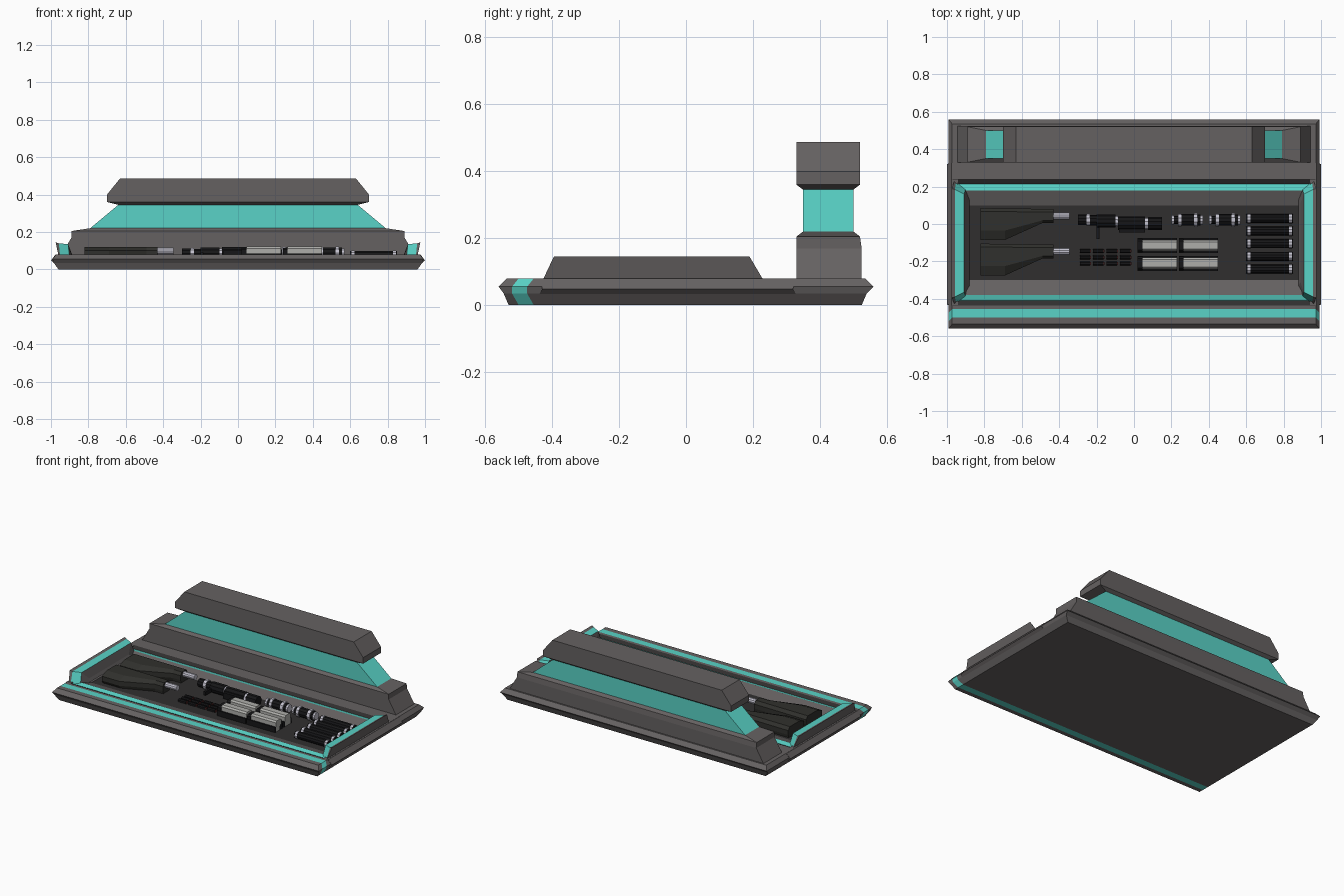
import bpy, bmesh, math

if "Cube" in bpy.data.objects:
    bpy.data.objects.remove(bpy.data.objects["Cube"])


def material(name, r, g, b):
    m = bpy.data.materials.new(name)
    m.diffuse_color = (r, g, b, 1)
    m.use_nodes = True
    m.node_tree.nodes["Principled BSDF"].inputs["Base Color"].default_value = m.diffuse_color
    return m


GREY = material("warm_grey", .13, .12, .12)
TEAL = material("teal", .10, .65, .57)
DARK = material("dark_grey", .03, .028, .028)
BLACK = material("black", .008, .008, .009)
SILVER = material("silver", .55, .54, .62)
PALE = material("pale_grey", .42, .42, .40)
STOCK = material("stock_dark", .03, .03, .026)
RED = material("dull_red", .09, .02, .02)


def finish(name, bm, mats):
    bmesh.ops.recalc_face_normals(bm, faces=bm.faces)
    me = bpy.data.meshes.new(name)
    bm.to_mesh(me)
    bm.free()
    for m in mats:
        me.materials.append(m)
    ob = bpy.data.objects.new(name, me)
    bpy.context.collection.objects.link(ob)
    return ob


def loft(rings, strips=None, cap=0):
    """Skin closed rings of equal length; strips gives a material index per band."""
    bm = bmesh.new()
    loops = [[bm.verts.new(p) for p in r] for r in rings]
    n = len(loops[0])
    for i in range(len(loops) - 1):
        for j in range(n):
            k = (j + 1) % n
            f = bm.faces.new((loops[i][j], loops[i][k], loops[i + 1][k], loops[i + 1][j]))
            f.material_index = strips[i] if strips else 0
    bm.faces.new(loops[0][::-1])
    bm.faces.new(loops[-1]).material_index = cap
    return bm


def rect(x0, x1, y0, y1, z):
    return [(x0, y0, z), (x1, y0, z), (x1, y1, z), (x0, y1, z)]


def box(name, x0, x1, y0, y1, z0, z1, mat, c=0):
    """Box with an optional chamfer round the top."""
    rings = [rect(x0, x1, y0, y1, z0), rect(x0, x1, y0, y1, z1 - c)]
    if c:
        rings.append(rect(x0, x1, y0 + c, y1 - c, z1))
    return finish(name, loft(rings), [mat])


def tube(name, x0, x1, y, z, r, mat, n=10):
    def ring(x):
        return [(x, y + r * math.cos(2 * math.pi * i / n), z + r * math.sin(2 * math.pi * i / n))
                for i in range(n)]
    return finish(name, loft([ring(x0), ring(x1)]), [mat])


# Base slab with sunken tray
rings = [rect(-.96, .96, -.53, .525, 0),
         rect(-.985, .985, -.545, .54, .035),
         rect(-.992, .992, -.56, .56, .055),
         rect(-.972, .972, -.535, .535, .08),
         rect(-.97, .97, -.435, .24, .08),
         rect(-.95, .95, -.41, .215, .068),
         rect(-.91, .91, -.38, .18, .076),
         rect(-.88, .88, -.30, .10, .05)]
bm = loft(rings, [0, 0, 0, 0, 2, 1, 0], cap=2)

# Teal stripe wrapped round the front of the base, bent at the sides
for y in (-.50, -.455):
    bmesh.ops.bisect_plane(bm, geom=bm.verts[:] + bm.edges[:] + bm.faces[:],
                           plane_co=(0, y, 0), plane_no=(0, 1, 0))
for f in bm.faces:
    if -.50 < f.calc_center_median().y < -.455:
        f.material_index = 1
for v in bm.verts:
    if .03 < v.co.z < .06 and -.51 < v.co.y < -.45:
        v.co.y -= .02
finish("base", bm, [GREY, TEAL, DARK])

# Side rails and raised tray ends
for s, side in ((-1, "left"), (1, "right")):
    rail = [rect(.94 * s, .98 * s, -.44, .33, .03),
            rect(.94 * s, 1.0 * s, -.43, .32, .048),
            rect(.94 * s, .975 * s, -.435, .325, .0795)]
    finish("rail_" + side, loft(rail), [GREY])
    stations = [(.975, .957, -.435, -.395, .19, .24, .145),
                (.958, .95, -.425, -.39, .185, .23, .139),
                (.908, .90, -.39, -.365, .16, .19, .135),
                (.89, .88, -.33, -.31, .11, .13, .08)]
    wall = [[(s * xb, a, .06), (s * xt, b, z), (s * xt, c, z), (s * xb, d, .06)]
            for xt, xb, a, b, c, d, z in stations]
    finish("tray_end_" + side, loft(wall, [0, 1, 0]), [GREY, TEAL])

# Tall back block: foot, teal neck and head
back = [(.95, .33, .525, .07), (.89, .33, .525, .17), (.89, .33, .52, .205),
        (.79, .35, .50, .22), (.64, .35, .50, .345), (.70, .33, .52, .36),
        (.70, .33, .52, .40), (.63, .33, .52, .487)]
finish("back_block", loft([rect(-h, h, a, b, z) for h, a, b, z in back],
                          [0, 0, 0, 1, 0, 0, 0]), [GREY, TEAL])

# Two stocks with silver tubes
outline = [(-.82, .085), (-.82, -.085), (-.69, -.085), (-.49, .005), (-.43, .005), (-.43, .08)]
for i, dy in enumerate((0, -.19)):
    rings = [[(x, dy + .04 + (y - .04) * k, z) for x, y in outline]
             for k, z in ((.9, .05), (1, .07), (1, .10), (.6, .12))]
    finish(f"stock_{i}", loft(rings), [STOCK])
    tube(f"stock_tube_{i}", -.45, -.345, dy + .043, .098, .019, SILVER)

# Receiver: black barrel sections with silver rings
for i, (x0, x1, y, r, m) in enumerate((
        (-.30, -.255, .022, .028, BLACK), (-.255, -.235, .022, .033, SILVER),
        (-.235, -.20, .02, .027, BLACK), (-.20, -.10, .015, .035, BLACK),
        (-.10, -.085, .015, .030, SILVER), (-.085, .06, .005, .036, BLACK),
        (.06, .075, .003, .032, SILVER), (.075, .15, .003, .034, BLACK))):
    tube(f"receiver_{i}", x0, x1, y, .084, r, m)
box("receiver_grip", -.20, -.185, -.08, 0, .065, .09, BLACK)
box("receiver_guard", -.08, .06, -.045, .01, .06, .10, BLACK)

# Two sights: silver rings on black bodies
for i, x in enumerate((.20, .40)):
    for j, (a, b, r, m) in enumerate(((0, .015, .026, SILVER), (.015, .035, .021, BLACK),
                                      (.035, .055, .035, SILVER), (.055, .12, .031, BLACK),
                                      (.12, .14, .037, SILVER), (.14, .155, .030, BLACK),
                                      (.155, .17, .026, SILVER))):
        tube(f"sight_{i}_{j}", x + a, x + b, .022, .087, r, m)

# Four pale magazines in black holders
for i, x in enumerate((.03, .25)):
    for j, y in enumerate((-.115, -.21)):
        box(f"magazine_{i}_{j}", x + .015, x + .20, y - .03, y + .03, .05, .122, PALE, .01)
        box(f"magazine_holder_{i}_{j}", x - .01, x + .20, y - .04, y + .04, .05, .085, BLACK)
        box(f"magazine_cap_{i}_{j}", x - .01, x + .015, y - .035, y + .035, .05, .115, BLACK, .01)

# Grid of small rounds
for i in range(4):
    for j in range(3):
        x, y = -.29 + .072 * i, -.145 - .033 * j
        box(f"round_{i}_{j}", x, x + .055, y - .011, y + .011, .05, .068, BLACK, .006)
        box(f"round_tip_{i}_{j}", x + .055, x + .061, y - .008, y + .008, .05, .062, RED)

# Five black cartridges with silver end bands
for i in range(5):
    y = .03 - .0675 * i
    tube(f"cartridge_{i}", .60, .85, y, .076, .024, BLACK)
    for j, x in enumerate((.607, .828)):
        tube(f"cartridge_band_{i}_{j}", x, x + .016, y, .076, .026, SILVER)
